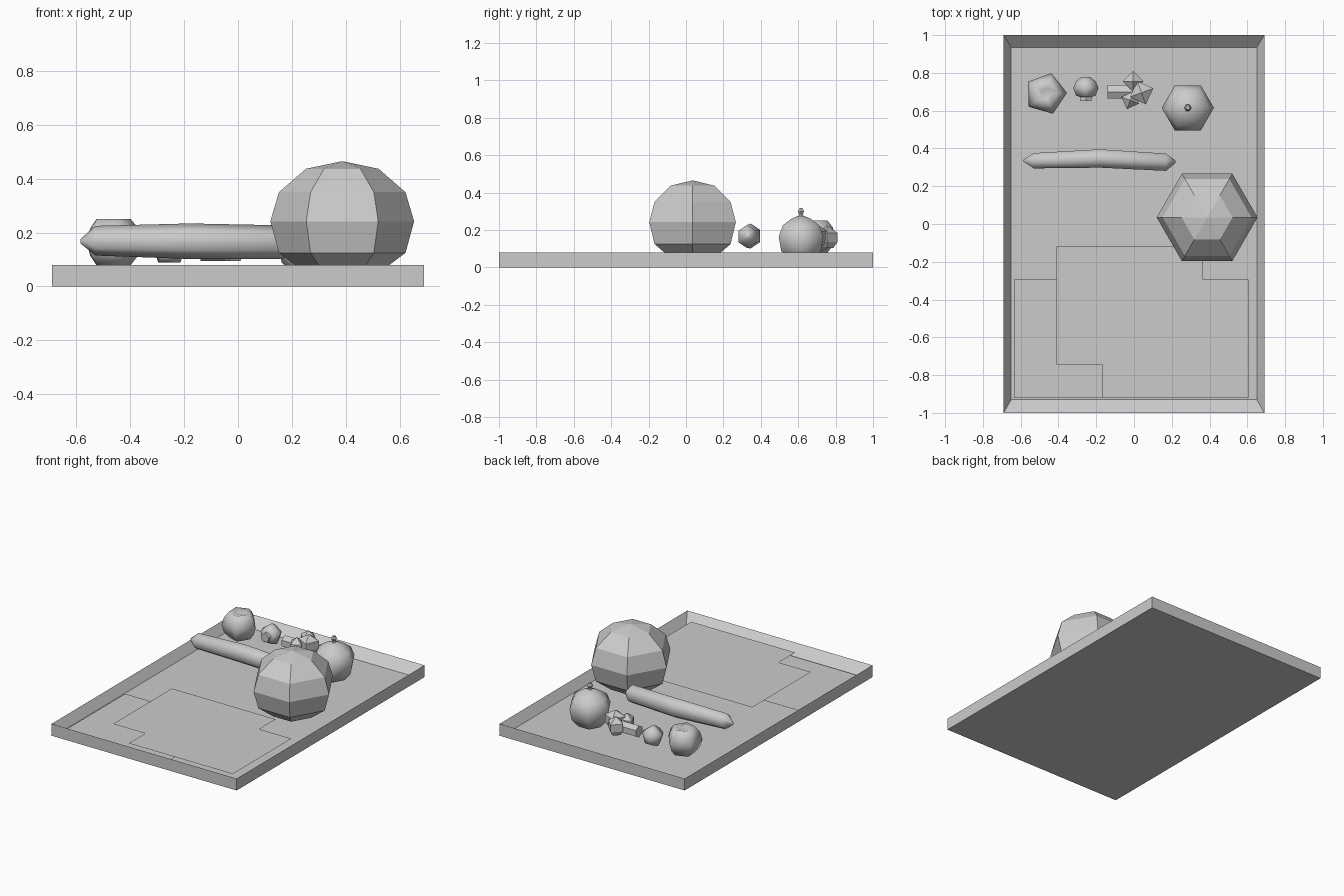
import bpy
from math import cos, sin, pi, radians
from mathutils import Matrix, Vector

if "Cube" in bpy.data.objects:
    bpy.data.objects.remove(bpy.data.objects["Cube"])


def make(name, verts, faces, smooth=False, matrix=None):
    me = bpy.data.meshes.new(name)
    me.from_pydata([tuple(v) for v in verts], [], faces)
    if matrix is not None:
        me.transform(matrix)
    if smooth:
        me.shade_smooth()
    ob = bpy.data.objects.new(name, me)
    bpy.context.collection.objects.link(ob)
    return ob


def loft(name, rings, smooth=False, matrix=None):
    """Join equal-sized rings of points into a capped skin."""
    n = len(rings[0])
    verts = [v for r in rings for v in r]
    faces = [list(range(n))[::-1]]
    for k in range(len(rings) - 1):
        for i in range(n):
            j = (i + 1) % n
            faces.append([k * n + i, k * n + j, (k + 1) * n + j, (k + 1) * n + i])
    faces.append([(len(rings) - 1) * n + i for i in range(n)])
    return make(name, verts, faces, smooth, matrix)


def turned(name, profile, sides, phase=0, smooth=False, matrix=None):
    """Low-poly solid of revolution from (radius, z) pairs."""
    rings = [[(r * cos(phase + 2 * pi * i / sides), r * sin(phase + 2 * pi * i / sides), z)
              for i in range(sides)] for r, z in profile]
    return loft(name, rings, smooth, matrix)


def at(x, y, z=0):
    return Matrix.Translation((x, y, z))


# Shallow tray with sloped inner walls
def rect(x, y0, y1, z):
    return [(-x, y0, z), (x, y0, z), (x, y1, z), (-x, y1, z)]


loft("tray", [rect(.69, -1, 1, 0), rect(.69, -1, 1, .08), rect(.65, -.93, .935, .02)])

# Overlapping flat sheets
for name, x, y, z in (("lower_sheet", -.635, -.92, .028),
                      ("middle_sheet", -.41, -.745, .057),
                      ("upper_sheet", -.17, -.92, .0575)):
    w, d = .775, .625
    make(name, [(x, y, z), (x + w, y, z), (x + w, y + d, z), (x, y + d, z)], [[0, 1, 2, 3]])

# Large round vegetable
turned("large_round_vegetable",
       [(.002, .022), (.135, .05), (.235, .125), (.267, .242), (.235, .35), (.135, .437), (.002, .465)],
       6, matrix=at(.387, .035))

# Long vegetable, slightly bent, hexagonal section
path = [(-.585, .335, .168, .008), (-.53, .335, .17, .055), (-.18, .347, .168, .066),
        (.17, .327, .165, .062), (.22, .33, .165, .008)]
loft("long_vegetable",
     [[(x, y + .85 * r * cos(pi / 6 + i * pi / 3), z + r * sin(pi / 6 + i * pi / 3))
       for i in range(6)] for x, y, z, r in path], smooth=True)

# Tomato with recessed top
turned("tomato", [(.07, .08), (.098, .115), (.113, .165), (.098, .215), (.07, .25), (.03, .238)],
       5, phase=radians(2), smooth=True, matrix=at(-.468, .69))

# Bulb with stem
turned("bulb", [(.02, .035), (.08, .04), (.123, .09), (.138, .165), (.112, .225),
                (.06, .26), (.02, .275)], 6, smooth=True, matrix=at(.285, .615))
turned("bulb_stem", [(.018, .265), (.012, .285), (.019, .3), (.01, .317)], 6,
       matrix=at(.285, .615))

# Mushroom lying down, stalk towards the front
lay = at(-.255, .715, .145) @ Matrix.Rotation(radians(-90), 4, 'X')
turned("mushroom_cap", [(.025, -.045), (.055, -.035), (.07, .005), (.055, .04), (.025, .063)],
       5, phase=-pi / 2, smooth=True, matrix=lay)
turned("mushroom_stalk", [(.033, -.065), (.03, -.02)], 5, phase=-pi / 2, matrix=lay)

# Floret: lying stalk with pointed heads
turned("floret_stalk", [(.04, -.075), (.04, .06)], 6,
       matrix=at(-.065, .7, .135) @ Matrix.Rotation(pi / 2, 4, 'Y'))
for i, (x, y, z, r, a) in enumerate(((-.005, .755, .165, .055, 0), (.04, .695, .175, .066, 20),
                                     (-.02, .655, .155, .05, 70))):
    turned(f"floret_head_{i + 1}", [(r * .6, -.06), (r, -.03), (r, .02), (.003, .055)], 4,
           phase=radians(a), matrix=at(x, y, z))
